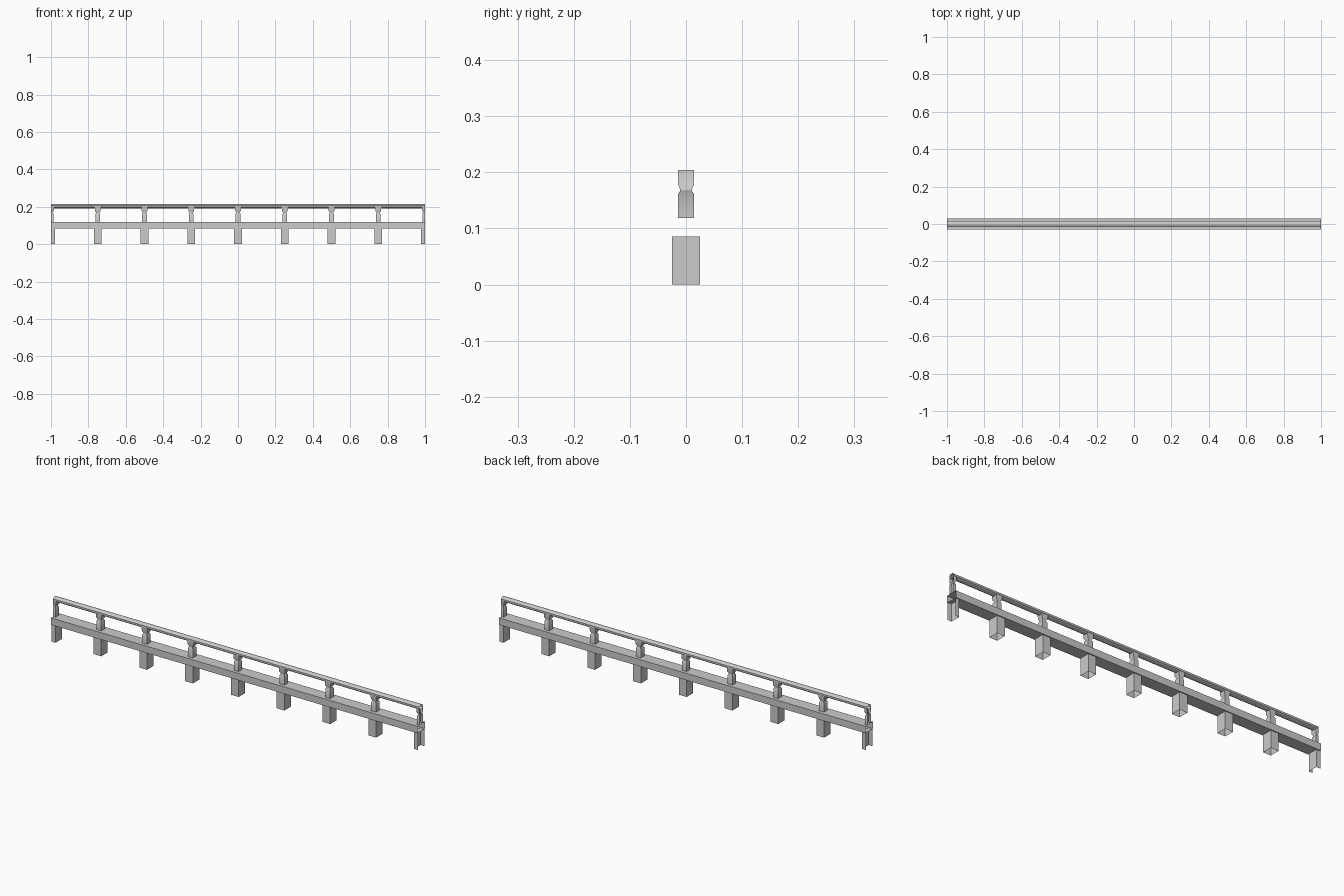
import bpy, bmesh, math

if "Cube" in bpy.data.objects:
    bpy.data.objects.remove(bpy.data.objects["Cube"])


def make(name, rings, closed=True, smooth=False):
    """Skin a stack of equal-length rings, leaving the two ends open."""
    bm = bmesh.new()
    vr = [[bm.verts.new(p) for p in r] for r in rings]
    n = len(rings[0])
    for a, b in zip(vr, vr[1:]):
        for i in range(n if closed else n - 1):
            j = (i + 1) % n
            bm.faces.new((a[i], a[j], b[j], b[i]))
    me = bpy.data.meshes.new(name)
    bm.to_mesh(me)
    bm.free()
    ob = bpy.data.objects.new(name, me)
    bpy.context.collection.objects.link(ob)
    if smooth:
        bpy.context.view_layer.objects.active = ob
        ob.select_set(True)
        bpy.ops.object.shade_smooth_by_angle(angle=math.radians(40))
        ob.select_set(False)
    return ob


def section(x, hx, hy, z, end):
    """Square ring; at the module ends only the inner half (open on the cut)."""
    if end == 0:
        return [(x - hx, -hy, z), (x + hx, -hy, z), (x + hx, hy, z), (x - hx, hy, z)]
    if end > 0:
        return [(x, hy, z), (x - hx, hy, z), (x - hx, -hy, z), (x, -hy, z)]
    return [(x, -hy, z), (x + hx, -hy, z), (x + hx, hy, z), (x, hy, z)]


# Lower beam: open-ended box
beam = [(-.03, .085), (.03, .085), (.03, .119), (-.03, .119)]
make("lower_beam", [[(x, y, z) for y, z in beam] for x in (1, -1)])

# Handrail: open-ended rounded octagonal tube
rail = [(.015 * math.cos(math.radians(22.5 + 45 * i)) / math.cos(math.radians(22.5)),
         .203 + .011 * math.sin(math.radians(22.5 + 45 * i)) / math.cos(math.radians(22.5)))
        for i in range(8)]
make("handrail", [[(x, y, z) for y, z in rail] for x in (1, -1)], smooth=True)

# Baluster silhouette: half width in x, half width in y, height
profile = [(.013, .014, .119), (.013, .014, .162), (.009, .0105, .167),
           (.009, .0105, .170), (.015, .014, .178), (.017, .014, .204)]

# Nine evenly spaced posts and balusters, halved at both ends
for k in range(9):
    x = -1 + k * .25
    end = -1 if k == 0 else 1 if k == 8 else 0
    make(f"post_{k}", [section(x, .021, .025, z, end) for z in (0, .086)], end == 0)
    make(f"baluster_{k}", [section(x, hx, hy, z, end) for hx, hy, z in profile],
         end == 0, True)
